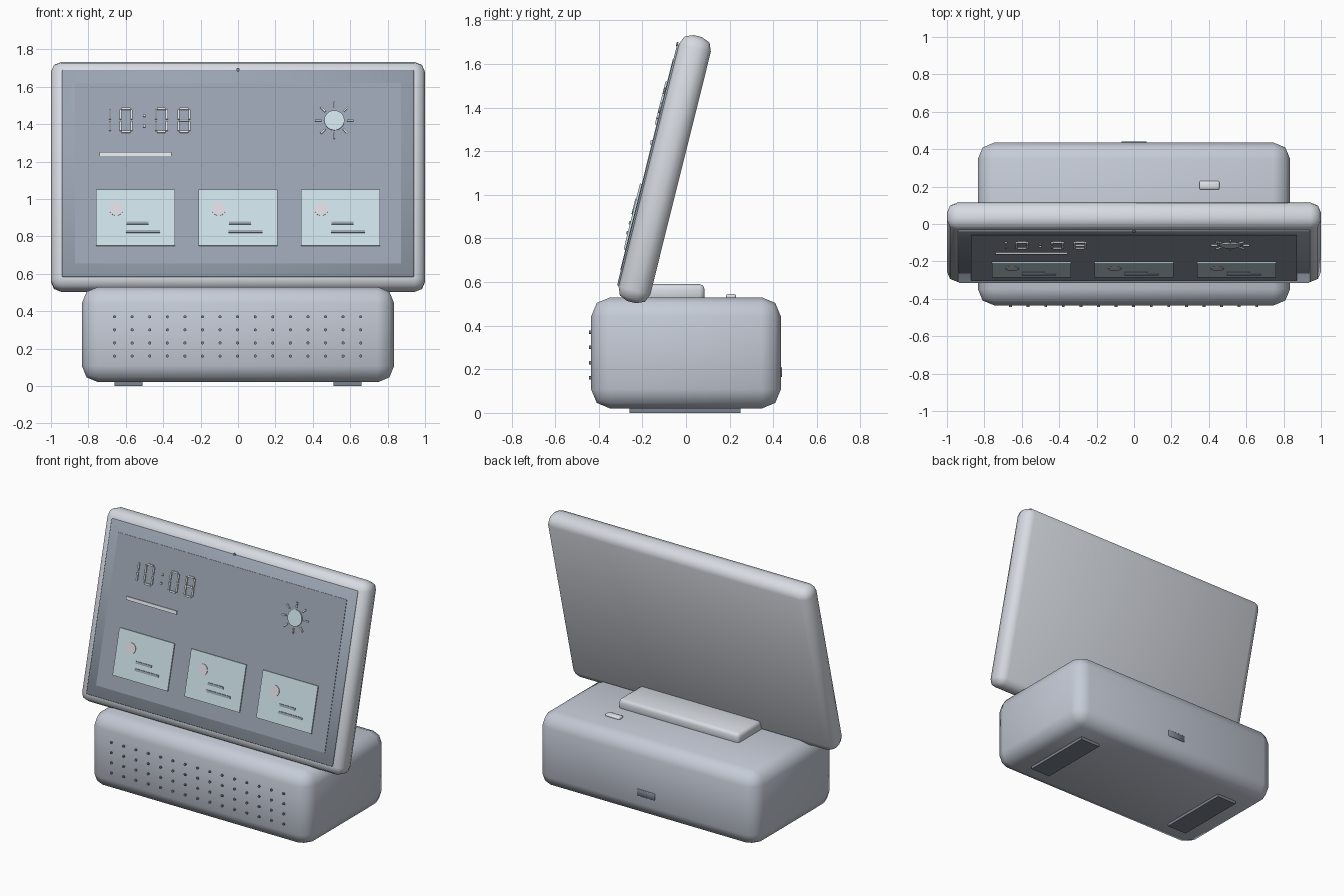
import bpy, bmesh
from math import radians, cos, pi
from mathutils import Matrix, Vector

if "Cube" in bpy.data.objects:
    bpy.data.objects.remove(bpy.data.objects["Cube"])

TILT = radians(14)
SCREEN = Matrix.Translation((0, -0.0975, 1.1175)) @ Matrix.Rotation(-TILT, 4, 'X')


def material(name, rgb):
    m = bpy.data.materials.new(name)
    m.diffuse_color = (*rgb, 1)
    m.use_nodes = True
    m.node_tree.nodes["Principled BSDF"].inputs["Base Color"].default_value = m.diffuse_color
    return m


BODY = material("body_grey", (0.56, 0.60, 0.68))
SHELL = material("shell_grey", (0.68, 0.71, 0.76))
DARK = material("dark_trim", (0.20, 0.23, 0.28))
GLASS = material("screen_slate", (0.32, 0.37, 0.44))
CARD = material("card_blue", (0.60, 0.75, 0.80))
LIGHT = material("light_marks", (0.75, 0.78, 0.82))
PINK = material("pale_pink", (0.72, 0.70, 0.75))


def box(center, size, turn=0):
    return Matrix.Translation(center) @ Matrix.Rotation(turn, 4, 'Y') @ Matrix.Diagonal((*size, 1)), 0


def disc(center, r, depth, sides=24):
    """Flat cylinder facing the front."""
    return (Matrix.Translation(center) @ Matrix.Rotation(pi / 2, 4, 'X')
            @ Matrix.Diagonal((r, r, depth, 1))), sides


def part(name, shapes, mat=None, bevel=0, segments=2, frame=None):
    bm = bmesh.new()
    for m, sides in shapes:
        if sides:
            bmesh.ops.create_cone(bm, cap_ends=True, segments=sides,
                                  radius1=1, radius2=1, depth=1, matrix=m)
        else:
            bmesh.ops.create_cube(bm, size=1, matrix=m)
    if bevel:
        bmesh.ops.bevel(bm, geom=bm.edges[:], offset=bevel, segments=segments,
                        profile=0.5, affect='EDGES')
    if frame:
        bm.transform(frame)
    bmesh.ops.recalc_face_normals(bm, faces=bm.faces[:])
    mesh = bpy.data.meshes.new(name)
    bm.to_mesh(mesh)
    bm.free()
    ob = bpy.data.objects.new(name, mesh)
    bpy.context.collection.objects.link(ob)
    if mat:
        mesh.materials.append(mat)
    bpy.ops.object.select_all(action='DESELECT')
    bpy.context.view_layer.objects.active = ob
    ob.select_set(True)
    bpy.ops.object.shade_smooth_by_angle(angle=radians(50))
    return ob


def up(z):
    """Height in the front view to height along the tilted screen."""
    return (z - 1.139) / cos(TILT)


# Speaker base with feet, neck, button and rear socket
part("speaker_base", [box((0, 0, 0.275), (1.67, 0.87, 0.51))], BODY, 0.088)
part("feet", [box((s * 0.585, -0.005, 0.0125), (0.15, 0.51, 0.025)) for s in (-1, 1)], DARK)
part("neck", [box((0, -0.055, 0.55), (0.92, 0.28, 0.08))], SHELL, 0.022)
part("top_button", [box((0.403, 0.207, 0.533), (0.108, 0.046, 0.022))], LIGHT, 0.008)
part("rear_socket", [box((0, 0.432, 0.187), (0.135, 0.018, 0.046))], DARK, 0.003, 1)
part("speaker_holes", [disc((-0.66 + 0.094 * i, -0.437, 0.16 + 0.07 * j), 0.008, 0.014, 10)
                       for i in range(15) for j in range(4)], DARK)

# Tilted display: shell, bezel, glass, camera
part("display_shell", [box((0, 0, 0), (2.0, 0.15, 1.257))], SHELL, 0.055, frame=SCREEN)
part("bezel", [box((0, -0.074, 0), (1.88, 0.018, 1.14))], GLASS, 0.004, 1, SCREEN)
part("glass", [box((0, -0.081, 0), (1.745, 0.01, 0.995))], GLASS, frame=SCREEN)
part("camera", [disc((0, -0.083, up(1.70) - 0.008), 0.009, 0.008, 12)], DARK, frame=SCREEN)

# Three info cards, each with a dot and two lines
cards, dots, lines = [], [], []
for cx in (-0.548, 0, 0.548):
    cards.append(box((cx, -0.088, up(0.90)), (0.42, 0.012, 0.31)))
    dots.append(disc((cx - 0.103, -0.095, up(0.945)), 0.037, 0.006))
    lines.append(box((cx + 0.01, -0.096, up(0.87)), (0.118, 0.008, 0.015)))
    lines.append(box((cx + 0.04, -0.096, up(0.824)), (0.18, 0.008, 0.015)))
part("cards", cards, CARD, frame=SCREEN)
part("card_dots", dots, PINK, frame=SCREEN)
part("card_lines", lines, GLASS, frame=SCREEN)

# Segment clock: (x, z, upright) for each of the seven bars
W, H, T, Y = 0.029, 0.063, 0.011, -0.089
BARS = {'a': (0, H, 0), 'b': (W, H / 2, 1), 'c': (W, -H / 2, 1), 'd': (0, -H, 0),
        'e': (-W, -H / 2, 1), 'f': (-W, H / 2, 1), 'g': (0, 0, 0)}
clock = []
for x, on in ((-0.713, 'bc'), (-0.599, 'abcdef'), (-0.41, 'abcdef'), (-0.289, 'abcdefg')):
    for k in on:
        bx, bz, upright = BARS[k]
        size = (T, 0.01, H - T) if upright else (2 * W - T, 0.01, T)
        clock.append(box((x + bx, Y, up(1.42) + bz), size))
clock += [box((-0.502, Y, up(z)), (0.013, 0.01, 0.013)) for z in (1.39, 1.445)]
part("clock_bars", clock, LIGHT, frame=SCREEN)
part("date_bar", [box((-0.548, Y, up(1.24)), (0.385, 0.01, 0.022))], LIGHT, frame=SCREEN)

# Sun symbol
sun = Vector((0.515, Y, up(1.42)))
part("sun_disc", [disc(sun, 0.054, 0.01, 32)], CARD, frame=SCREEN)
rays = []
for i in range(8):
    turn = Matrix.Rotation(i * pi / 4, 3, 'Y')
    rays.append(box(sun + turn @ Vector((0.085, 0, 0)), (0.034, 0.01, 0.009), i * pi / 4))
part("sun_rays", rays, LIGHT, frame=SCREEN)
